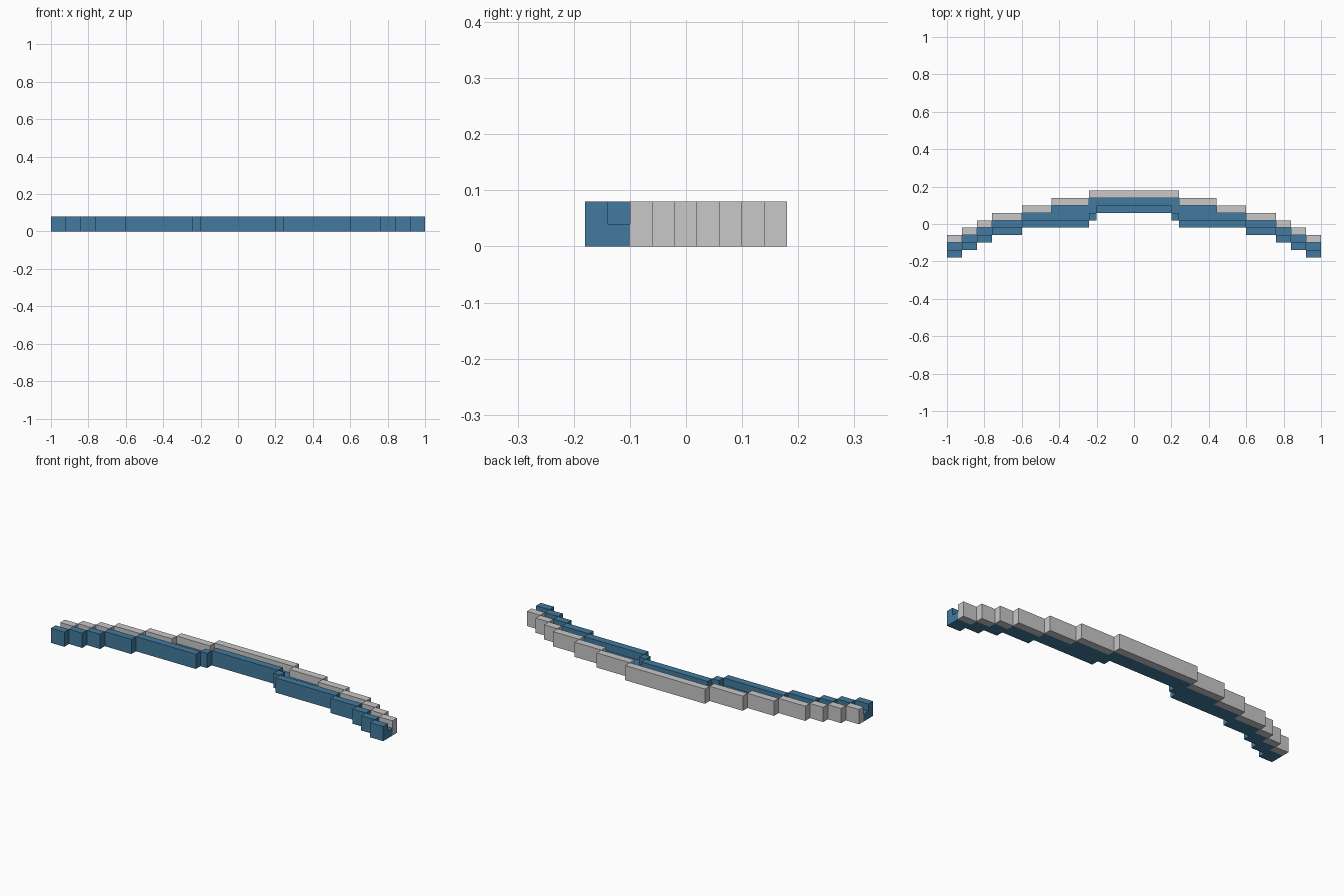
import bpy, bmesh, math

if "Cube" in bpy.data.objects:
    bpy.data.objects.remove(bpy.data.objects["Cube"])

U = 0.04  # block size


def material(name, rgb):
    m = bpy.data.materials.new(name)
    m.diffuse_color = (*rgb, 1.0)
    m.use_nodes = True
    m.node_tree.nodes["Principled BSDF"].inputs["Base Color"].default_value = m.diffuse_color
    return m


blue = material("steel blue", (0.054, 0.195, 0.342))
grey = material("light grey", (0.58, 0.58, 0.58))

# Right half as blocks: (x end, front face y, back face y), in units of U
STEPS = [(5, 1.5, 4.5), (6, 0.5, 4.5), (11, -0.5, 3.5), (15, -0.5, 2.5),
         (19, -1.5, 1.5), (21, -2.5, 0.5), (23, -3.5, -0.5), (25, -4.5, -1.5)]


def fill(cells, i, y0, y1, levels):
    """Add mirrored blocks in column i between y0 and y1."""
    for j in range(math.floor(y0), math.floor(y1)):
        for k in range(levels):
            cells.add((i, j, k))
            cells.add((-1 - i, j, k))


def build(name, cells, mat):
    """Skin a set of blocks, then merge the coplanar faces."""
    bm = bmesh.new()
    for c in cells:
        for a in range(3):
            for s in (0, 1):
                n = list(c)
                n[a] += 1 if s else -1
                if tuple(n) in cells:
                    continue
                b, d = (a + 1) % 3, (a + 2) % 3
                ring = [(0, 0), (1, 0), (1, 1), (0, 1)]
                vs = []
                for p, q in (ring if s else ring[::-1]):
                    v = list(c)
                    v[a] += s
                    v[b] += p
                    v[d] += q
                    vs.append(bm.verts.new((v[0] * U, (v[1] + 0.5) * U, v[2] * U)))
                bm.faces.new(vs)
    bmesh.ops.remove_doubles(bm, verts=bm.verts[:], dist=1e-4)
    bmesh.ops.dissolve_limit(bm, angle_limit=0.02, verts=bm.verts[:], edges=bm.edges[:])
    me = bpy.data.meshes.new(name)
    bm.to_mesh(me)
    bm.free()
    me.materials.append(mat)
    ob = bpy.data.objects.new(name, me)
    bpy.context.collection.objects.link(ob)


body, rear = set(), set()
x0 = 0
for x1, front, back in STEPS:
    for i in range(x0, x1):
        fill(body, i, front, front + 1, 2)      # full-height front wall
        fill(body, i, front + 1, back - 1, 1)   # half-height channel floor
        fill(rear, i, back - 1, back, 2)        # full-height back wall
    x0 = x1

build("front_wall_and_channel", body, blue)
build("back_wall", rear, grey)
